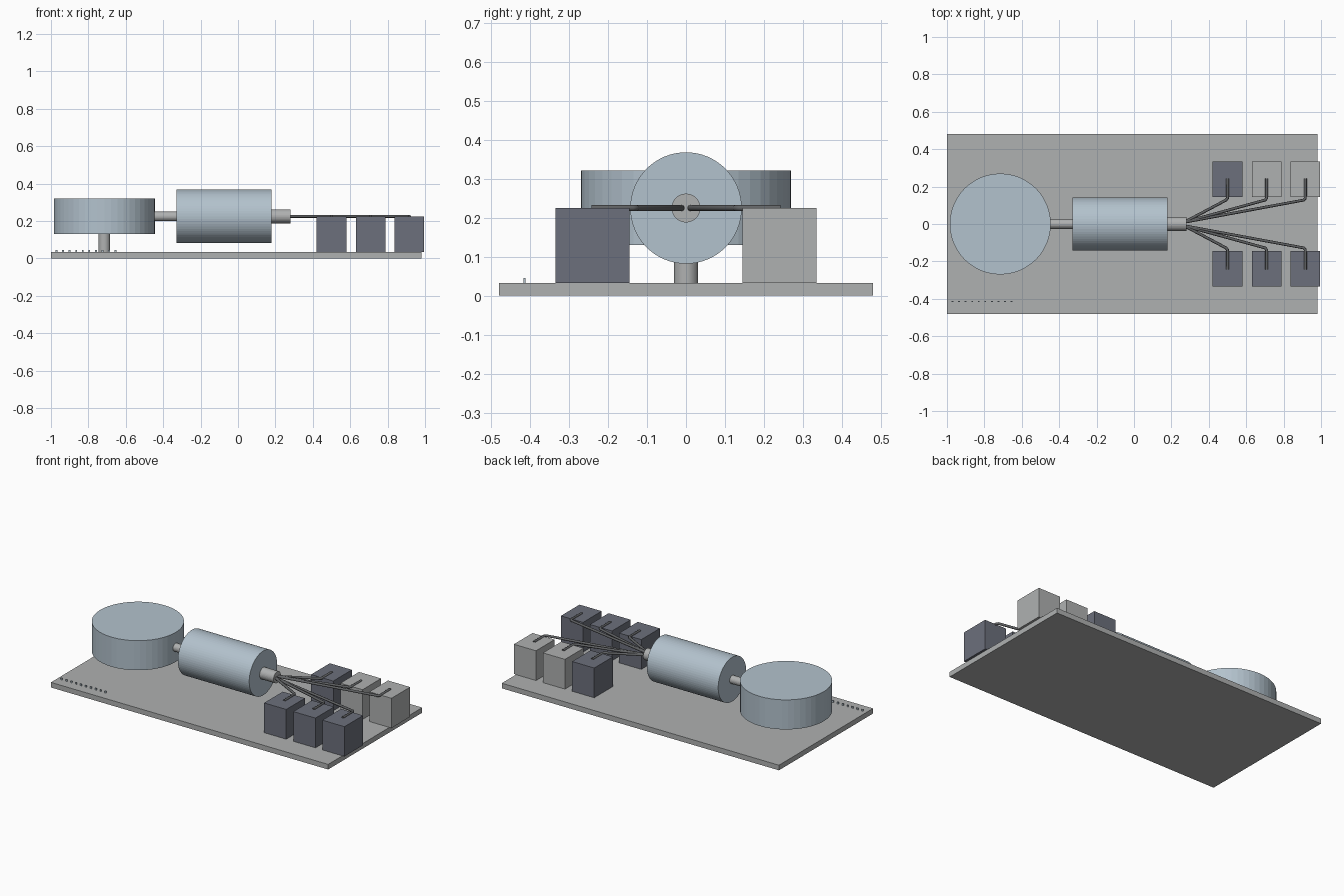
import bpy
from math import pi

cube = bpy.data.objects.get("Cube")
if cube:
    bpy.data.objects.remove(cube, do_unlink=True)


def material(name, rgb):
    m = bpy.data.materials.new(name)
    m.use_nodes = True
    m.diffuse_color = (*rgb, 1)
    m.node_tree.nodes["Principled BSDF"].inputs["Base Color"].default_value = (*rgb, 1)
    return m


GREY = material("light grey", (0.43, 0.44, 0.44))
STEEL = material("pale steel blue", (0.45, 0.54, 0.61))
SLATE = material("dark slate", (0.15, 0.16, 0.20))
WIRE = material("wire grey", (0.12, 0.125, 0.13))


def finish(name, mat):
    ob = bpy.context.object
    ob.name = name
    ob.data.materials.append(mat)
    return ob


def box(name, mat, centre, size):
    bpy.ops.mesh.primitive_cube_add(size=1, location=centre)
    ob = finish(name, mat)
    ob.scale = size
    return ob


def upright(name, mat, x, radius, z0, z1, sides):
    bpy.ops.mesh.primitive_cylinder_add(vertices=sides, radius=radius, depth=z1 - z0,
                                        location=(x, 0, (z0 + z1) / 2))
    return finish(name, mat)


def axle(name, mat, x0, x1, radius, sides):
    bpy.ops.mesh.primitive_cylinder_add(vertices=sides, radius=radius, depth=x1 - x0,
                                        location=((x0 + x1) / 2, 0, AXIS),
                                        rotation=(0, pi / 2, 0))
    return finish(name, mat)


def tube(name, mat, points, radius):
    curve = bpy.data.curves.new(name, "CURVE")
    curve.dimensions = "3D"
    curve.bevel_depth = radius
    curve.bevel_resolution = 2
    curve.use_fill_caps = True
    spline = curve.splines.new("POLY")
    spline.points.add(len(points) - 1)
    for p, co in zip(spline.points, points):
        p.co = (*co, 1)
    curve.materials.append(mat)
    ob = bpy.data.objects.new(name, curve)
    bpy.context.collection.objects.link(ob)


AXIS = 0.225
DECK = 0.033

# Base plate
box("base_plate", GREY, (-0.01, 0, DECK / 2), (1.98, 0.96, DECK))

# Large tank on its stem
upright("tank_stem", GREY, -0.715, 0.031, DECK, 0.14, 32)
upright("tank", STEEL, -0.715, 0.27, 0.13, 0.321, 48)

# Horizontal drum with its two connecting shafts
axle("tank_shaft", GREY, -0.47, -0.32, 0.026, 32)
axle("drum", STEEL, -0.33, 0.18, 0.143, 64)
axle("outlet_shaft", GREY, 0.17, 0.28, 0.037, 32)

# Two rows of blocks, each fed by a bent tube
for side, row in ((-1, "front"), (1, "back")):
    for i, x in enumerate((0.5, 0.709, 0.916)):
        mat = GREY if side > 0 and i > 0 else SLATE
        box(f"{row}_block_{i + 1}", mat, (x, side * 0.24, (DECK + AXIS) / 2),
            (0.158, 0.19, AXIS - DECK))
        tube(f"{row}_tube_{i + 1}", WIRE,
             [(0.27, side * 0.01, AXIS), (x - 0.008, side * 0.128, AXIS),
              (x, side * 0.138, AXIS), (x, side * 0.242, AXIS)], 0.008)

# Row of small pins near the front corner
for i in range(10):
    box(f"pin_{i + 1}", STEEL, (-0.97 + i * 0.035, -0.415, DECK + 0.006),
        (0.01, 0.005, 0.013))
